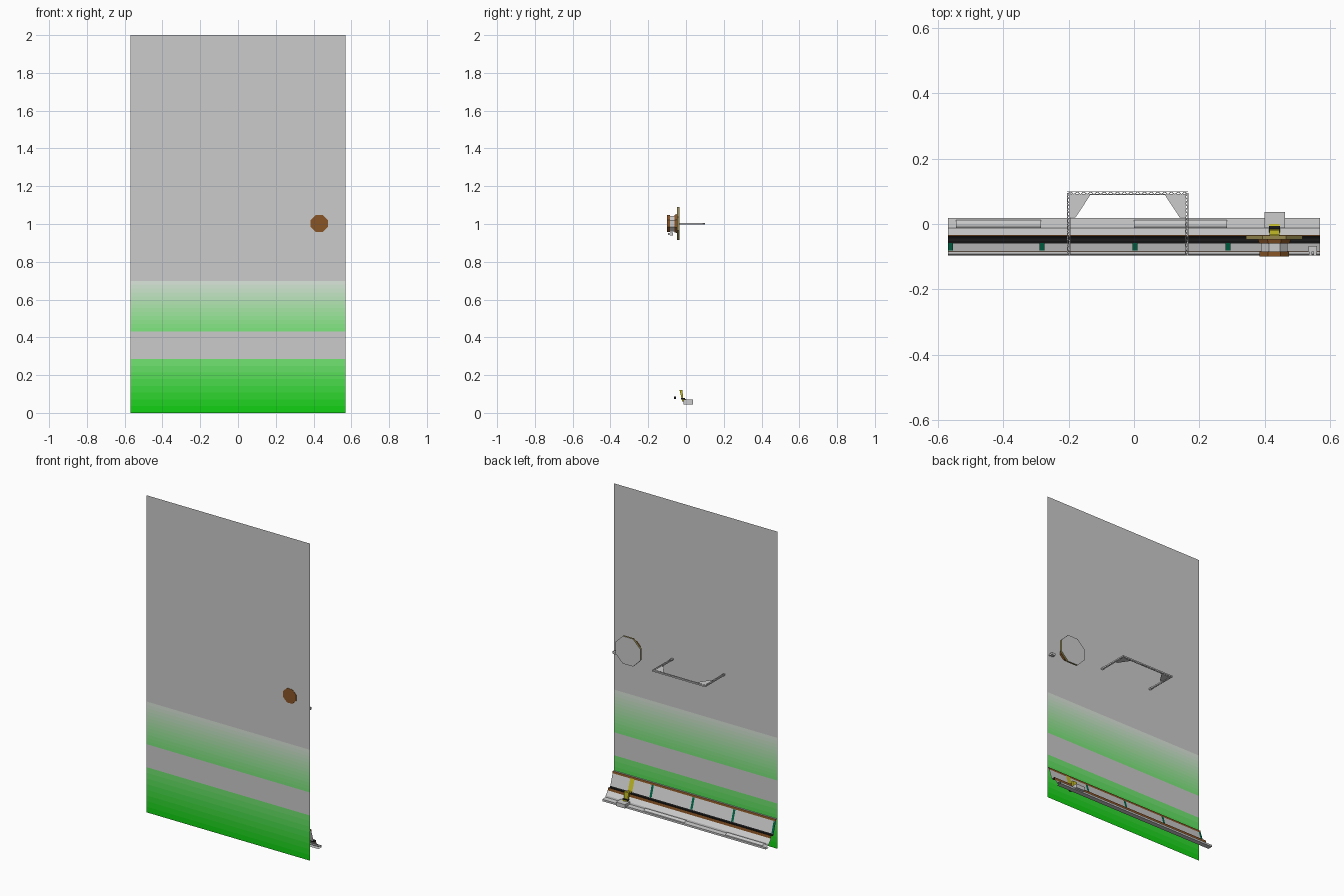
import bpy, bmesh
from math import pi, cos, sin
from mathutils import Vector, Matrix

if "Cube" in bpy.data.objects:
    bpy.data.objects.remove(bpy.data.objects["Cube"])


def mat(name, rgb):
    m = bpy.data.materials.new(name)
    m.diffuse_color = (*rgb, 1)
    m.use_nodes = True
    m.node_tree.nodes["Principled BSDF"].inputs["Base Color"].default_value = m.diffuse_color
    return m


BROWN = mat("brown", (0.25, 0.09, 0.02))
BLACK = mat("black", (0.01, 0.01, 0.01))
GREEN = mat("green", (0.0, 0.13, 0.06))
YELLOW = mat("yellow", (0.55, 0.5, 0.02))
OLIVE = mat("olive", (0.3, 0.25, 0.08))


def finish(name, bm, *mats):
    me = bpy.data.meshes.new(name)
    bm.to_mesh(me)
    bm.free()
    for m in mats:
        me.materials.append(m)
    ob = bpy.data.objects.new(name, me)
    bpy.context.collection.objects.link(ob)
    return ob


def add_box(bm, lo, hi):
    lo, hi = Vector(lo), Vector(hi)
    bmesh.ops.create_cube(bm, size=1, matrix=Matrix.Translation((lo + hi) / 2)
                          @ Matrix.Diagonal((*(hi - lo), 1)))


def box(name, lo, hi, *mats):
    bm = bmesh.new()
    add_box(bm, lo, hi)
    return finish(name, bm, *mats)


def sheet(name, profile, x0, x1, *mats, caps=False):
    """Extrude a (y, z) profile along x; closed prism when caps is set."""
    bm = bmesh.new()
    a = [bm.verts.new((x0, y, z)) for y, z in profile]
    b = [bm.verts.new((x1, y, z)) for y, z in profile]
    n = len(profile)
    for i in range(n if caps else n - 1):
        j = (i + 1) % n
        bm.faces.new((a[i], b[i], b[j], a[j]))
    if caps:
        bm.faces.new(a)
        bm.faces.new(b[::-1])
        bmesh.ops.recalc_face_normals(bm, faces=bm.faces)
    return finish(name, bm, *mats)


def octagon(name, y0, y1, r0, r1, *mats):
    """Eight-sided drum along y around the lock centre."""
    bm = bmesh.new()
    rings = []
    for y, r in ((y0, r0), (y1, r1)):
        rings.append([bm.verts.new((0.43 + r * cos((i + .5) * pi / 4), y,
                                    1.002 + r * sin((i + .5) * pi / 4))) for i in range(8)])
    a, b = rings
    for i in range(8):
        j = (i + 1) % 8
        bm.faces.new((a[i], a[j], b[j], b[i]))
    caps = [bm.faces.new(a), bm.faces.new(b)]
    bmesh.ops.recalc_face_normals(bm, faces=bm.faces)
    ob = finish(name, bm, *mats)
    if len(mats) == 2:                      # second slot colours the end faces
        for p in ob.data.polygons:
            p.material_index = 1 if len(p.vertices) == 8 else 0
    return ob


# Door panel: single sheet with green gradient bands
def tone(a, b, t):
    lin = [((p + (q - p) * t) / 255) ** 2.2 for p, q in zip(a, b)]
    return tuple(v * 0.8 / (178 / 255) ** 2.2 for v in lin)


W = 0.57
GREY = mat("panel grey", (0.8, 0.8, 0.8))
levels, mats = [0], []
for i in range(8):
    levels.append(0.285 * (i + 1) / 8)
    mats.append(mat("low green", tone((15, 160, 15), (92, 176, 92), (i + .5) / 8)))
levels.append(0.43)
mats.append(GREY)
for i in range(14):
    levels.append(0.43 + 0.29 * (i + 1) / 14)
    mats.append(mat("fading green", tone((94, 178, 94), (178, 178, 178), (i + .5) / 14)))
levels.append(2.0)
mats.append(GREY)
panel = sheet("door_panel", [(-0.098, z) for z in levels], -W, W, *mats)
for i, p in enumerate(panel.data.polygons):
    p.material_index = i

# Lock: front knob, neck, flange and large back disc
octagon("lock_front", -0.1, -0.085, 0.049, 0.049, BROWN)
octagon("lock_neck", -0.085, -0.06, 0.044, 0.044)
octagon("lock_flange", -0.06, -0.047, 0.05, 0.055, BROWN)
octagon("lock_disc", -0.047, -0.035, 0.094, 0.094, OLIVE, GREY)

# Side catch beside the lock
bm = bmesh.new()
add_box(bm, (0.535, -0.085, 0.94), (0.56, -0.068, 0.955))
for x in (0.536, 0.55):
    add_box(bm, (x, -0.096, 0.943), (x + 0.009, -0.085, 0.952))
finish("side_catch", bm)


# Pull handle: lattice bars in a U, with corner gussets
def truss(bm, p, q, width, z, t, bays):
    p, q = Vector(p), Vector(q)
    d = (q - p).normalized()
    n = Vector((-d.y, d.x)) * (width / 2 - 0.001)

    def strut(a, b, w):
        mid, v = (a + b) / 2, b - a
        m = (Matrix.Translation((mid.x, mid.y, z))
             @ Matrix.Rotation(Vector((1, 0)).angle_signed(v) * -1, 4, 'Z')
             @ Matrix.Diagonal((v.length, w, t, 1)))
        bmesh.ops.create_cube(bm, size=1, matrix=m)
    strut(p + n, q + n, 0.0025)
    strut(p - n, q - n, 0.0025)
    for i in range(bays):
        a, b = p.lerp(q, i / bays), p.lerp(q, (i + 1) / bays)
        s = 1 if i % 2 else -1
        strut(a + n * s, b - n * s, 0.0025)


bm = bmesh.new()
HZ = 1.002
truss(bm, (-0.205, 0.0945), (0.166, 0.0945), 0.011, HZ, 0.009, 36)
for x in (-0.2, 0.161):
    truss(bm, (x, -0.097), (x, 0.0945), 0.010, HZ, 0.009, 18)
finish("pull_handle", bm)
for x, s in ((-0.195, 1), (0.156, -1)):
    bm = bmesh.new()
    pts = [(0, 0.09), (0.062, 0.09), (0.016, 0.02), (0, 0.02)]
    f = bm.faces.new([bm.verts.new((x + s * u, v, HZ - 0.002)) for u, v in pts])
    top = bmesh.ops.extrude_face_region(bm, geom=[f])['geom']
    bmesh.ops.translate(bm, vec=(0, 0, 0.004), verts=[v for v in top if isinstance(v, bmesh.types.BMVert)])
    bmesh.ops.recalc_face_normals(bm, faces=bm.faces)
    finish("handle_gusset", bm)

# Sill gutter: open sheets running the full door width
sheet("gutter_top", [(-0.096, 0.185), (-0.092, 0.192), (-0.084, 0.192)], -W, W)
sheet("upper_rail", [(-0.084, 0.192), (-0.082, 0.178)], -W, W, BROWN)
sheet("gutter_back", [(-0.082, 0.178), (-0.06, 0.107)], -W, W)
sheet("gutter_channel", [(-0.06, 0.107), (-0.055, 0.1), (-0.045, 0.1), (-0.036, 0.106)], -W, W, BLACK)
sheet("lower_rail", [(-0.036, 0.106), (-0.034, 0.088)], -W, W, BROWN)
sheet("sill_slope", [(-0.034, 0.088), (-0.014, 0.064)], -W, W)
sheet("sill_tray", [(-0.014, 0.064), (-0.012, 0.054), (0.019, 0.052), (0.019, 0.04),
                    (-0.012, 0.04)], -W, W)

# Curved cover plates on the tray
for x0, x1 in ((-0.545, -0.285), (0, 0.285)):
    arc = [(-0.001 + 0.013 * cos(pi * i / 8), 0.053 + 0.01 * sin(pi * i / 8)) for i in range(9)]
    sheet("sill_cover", arc, x0, x1)

# Green ties across the gutter
for x in (-0.57, -0.289, -0.004, 0.281):
    sheet("gutter_tie", [(-0.0805, 0.178), (-0.0585, 0.109)], x, x + 0.015, GREEN)

# Yellow latch strap, its wedge and the block on the sill
sheet("latch_strap", [(-0.08, 0.181), (-0.057, 0.112), (-0.034, 0.11)], 0.415, 0.445, YELLOW)
sheet("latch_wedge", [(-0.034, 0.12), (-0.018, 0.12), (-0.016, 0.078), (0, 0.072),
                      (0, 0.06), (-0.02, 0.06)], 0.415, 0.445, YELLOW, caps=True)
box("latch_pad", (0.413, -0.026, 0.07), (0.447, -0.006, 0.078), BLACK)
box("latch_block", (0.4, -0.012, 0.045), (0.463, 0.036, 0.07))
box("gutter_pin", (0.42, -0.063, 0.073), (0.44, -0.053, 0.088), BLACK)
